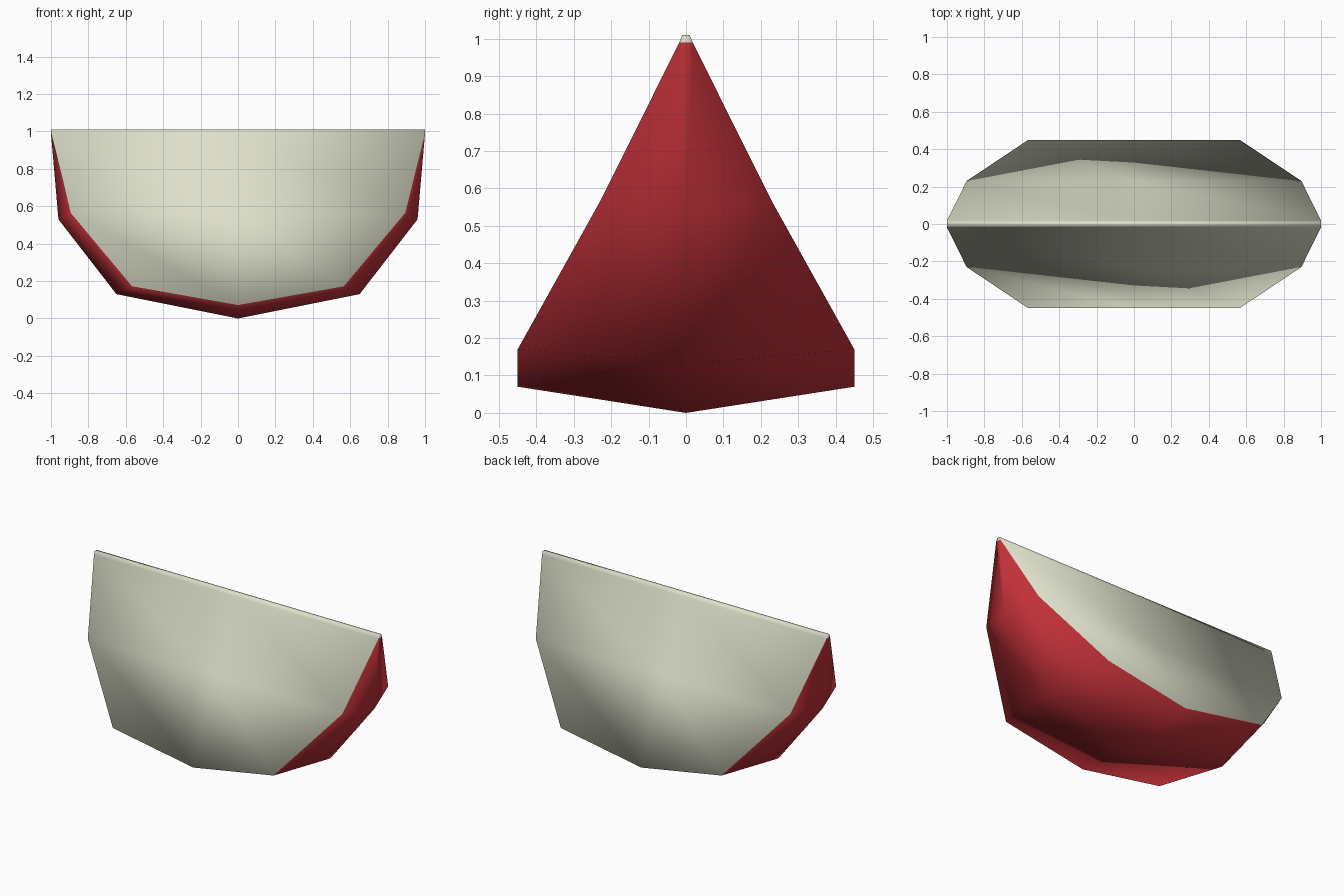
import bpy
import bmesh
from mathutils import Vector

cube = bpy.data.objects.get("Cube")
if cube:
    bpy.data.objects.remove(cube, do_unlink=True)


def make_material(name, colour):
    mat = bpy.data.materials.new(name)
    mat.use_nodes = True
    mat.diffuse_color = colour
    bsdf = next(n for n in mat.node_tree.nodes if n.type == 'BSDF_PRINCIPLED')
    bsdf.inputs["Base Color"].default_value = colour
    return mat


FLESH, RIND = 0, 1
materials = [make_material("pale flesh", (0.73, 0.745, 0.595, 1)),
             make_material("red skin", (0.53, 0.03, 0.04, 1))]

# Rows of one cut side: half width, depth, height at the ends, height in the middle
rows = [(1.0, 0.01, 1.01, 1.01),
        (1.0, 0.018, 0.99, 0.99),
        (0.895, 0.23, 0.565, 0.565),
        (0.565, 0.45, 0.17, 0.07)]
# Outer ridge of the skin, from one tip to the bottom
ridge = [(1.0, 0.99), (0.96, 0.53), (0.65, 0.13), (0, 0)]

bm = bmesh.new()


def add_face(verts, mat):
    face = bm.faces.new(verts)
    face.material_index = mat
    face.smooth = True


def cut_side(turn):
    """Grid of flesh triangles; turn = -1 spins it half a turn to the other side."""
    grid = [[bm.verts.new(Vector((turn * s * w, turn * d, mid if s == 0 else end)))
             for s in (-1, 0, 1)] for w, d, end, mid in rows]
    for up, low in zip(grid, grid[1:]):
        for i in range(2):
            add_face((up[i], up[i + 1], low[i]), FLESH)
            add_face((up[i + 1], low[i + 1], low[i]), FLESH)
    return grid if turn > 0 else [row[::-1] for row in grid]


def outline(grid):
    """Skin edge of a cut side, from left tip round the bottom to right tip."""
    left = [row[2] for row in grid[1:]]
    right = [row[0] for row in grid[1:]]
    return left + [grid[-1][1]] + right[::-1]


# Two cut faces
back, front = cut_side(1), cut_side(-1)

# Skin joins each cut face to the ridge
path = ridge + [(-x, z) for x, z in ridge[-2::-1]]
rim = [bm.verts.new((x, 0, z)) for x, z in path]
for edge in (outline(back), outline(front)):
    for i in range(len(rim) - 1):
        add_face((edge[i], edge[i + 1], rim[i + 1], rim[i]), RIND)

# Narrow top edge and its two ends
for i in range(2):
    add_face((back[0][i], back[0][i + 1], front[0][i + 1], front[0][i]), FLESH)
for side, tip in ((2, rim[0]), (0, rim[-1])):
    add_face((back[0][side], front[0][side], front[1][side], tip, back[1][side]), FLESH)

bmesh.ops.recalc_face_normals(bm, faces=bm.faces)
mesh = bpy.data.meshes.new("fruit_slice")
bm.to_mesh(mesh)
bm.free()
for mat in materials:
    mesh.materials.append(mat)
bpy.context.collection.objects.link(bpy.data.objects.new("fruit_slice", mesh))
